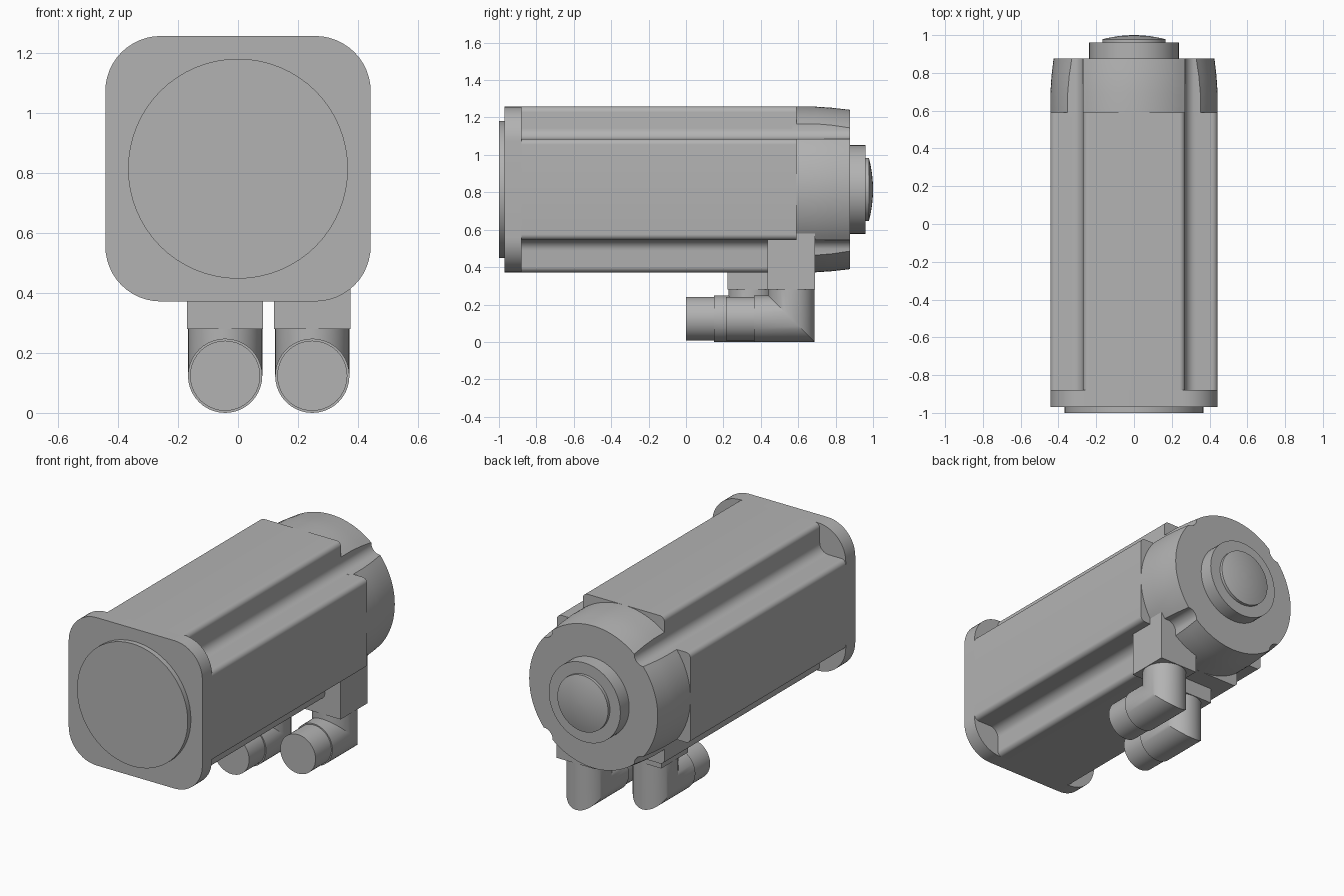
import bpy
import bmesh
from math import sin, cos, asin, sqrt, pi, radians
from mathutils import Vector

if "Cube" in bpy.data.objects:
    bpy.data.objects.remove(bpy.data.objects["Cube"], do_unlink=True)

metal = bpy.data.materials.new("grey_metal")
metal.use_nodes = True
GREY = (0.45, 0.45, 0.45, 1)
metal.diffuse_color = GREY
metal.node_tree.nodes["Principled BSDF"].inputs["Base Color"].default_value = GREY

AXIS_Z = 0.815   # height of the motor axis
HALF = 0.443     # half width of the housing
NOTCH = 0.27     # distance of the corner notch walls from the axis


def loft(name, rings):
    """Skin a list of equal-length point rings and close both ends."""
    bm = bmesh.new()
    rows = [[bm.verts.new(p) for p in ring] for ring in rings]
    n = len(rows[0])
    for a, b in zip(rows, rows[1:]):
        for i in range(n):
            j = (i + 1) % n
            bm.faces.new((a[i], a[j], b[j], b[i]))
    bm.faces.new(rows[0])
    bm.faces.new(rows[-1])
    bmesh.ops.recalc_face_normals(bm, faces=bm.faces)
    mesh = bpy.data.meshes.new(name)
    bm.to_mesh(mesh)
    bm.free()
    mesh.materials.append(metal)
    obj = bpy.data.objects.new(name, mesh)
    bpy.context.collection.objects.link(obj)
    bpy.ops.object.select_all(action="DESELECT")
    obj.select_set(True)
    bpy.context.view_layer.objects.active = obj
    bpy.ops.object.shade_smooth_by_angle(angle=radians(30))
    return obj


def arc(cx, cy, r, start, end, steps=8):
    return [(cx + r * cos(start + (end - start) * i / steps),
             cy + r * sin(start + (end - start) * i / steps))
            for i in range(steps + 1)]


def four_sides(side):
    """Repeat the points of one side at every quarter turn."""
    points = []
    for k in range(4):
        c, s = round(cos(k * pi / 2)), round(sin(k * pi / 2))
        points += [(u * c - v * s, u * s + v * c) for u, v in side]
    return points


def at(profile, y):
    return [Vector((u, y, AXIS_Z + v)) for u, v in profile]


def lathe(name, stations, steps=64):
    """Turn (y, radius) stations around the motor axis."""
    circle = arc(0, 0, 1, 0, 2 * pi, steps)[:-1]
    return loft(name, [at([(u * r, v * r) for u, v in circle], y)
                       for y, r in stations])


def block(name, x, y, z):
    outline = [(x[0], y[0]), (x[1], y[0]), (x[1], y[1]), (x[0], y[1])]
    return loft(name, [[Vector((*p, h)) for p in outline] for h in z])


# Mounting flange and its round pilot
R = 0.185
flange = four_sides(arc(HALF - R, HALF - R, R, 0, pi / 2, 12))
loft("mounting_flange", [at(flange, -0.97), at(flange, -0.88)])
lathe("pilot_disc", [(-1.0, 0.367), (-0.96, 0.367)])

# Housing with a filleted notch along each corner
ROUND, FILLET = 0.03, 0.058
edge = HALF - ROUND
inner = NOTCH + FILLET
notch = arc(inner, inner, FILLET, 1.5 * pi, pi)
body = four_sides(arc(edge, -NOTCH + ROUND, ROUND, -pi / 2, 0)
                  + arc(edge, NOTCH - ROUND, ROUND, 0, pi / 2)
                  + notch)
loft("motor_housing", [at(body, -0.89), at(body, 0.59)])


# Round rear cap, tapered and notched in line with the housing
def cap_outline(r):
    t = asin(NOTCH / r)
    return four_sides(arc(0, 0, r, -t, t, 20) + notch[1:-1])


loft("rear_cap", [at(cap_outline(r), y) for y, r in
                  ((0.57, HALF), (0.69, HALF), (0.78, 0.437), (0.876, 0.426))])

# Rear boss and its domed cover
lathe("rear_boss", [(0.86, 0.237), (0.96, 0.237)])
dome = [(0.978 + 0.022 * (1 - k * k), 0.168 * k)
        for k in (1, 0.85, 0.7, 0.5, 0.3, 0.1, 0.01)]
lathe("domed_cover", [(0.95, 0.168)] + dome)


# Two cable connectors: block, mitred elbow and slimmer plug end
def connector(side, x, y, top):
    block(side + "_connector_block", (x - 0.127, x + 0.127),
          (y - 0.127, y + 0.127), (0.28, top))
    r, low = 0.124, 0.124
    ring = arc(0, 0, 1, 0, 2 * pi, 40)[:-1]
    plug_y = y - 0.2
    loft(side + "_elbow",
         [[Vector((x + r * c, plug_y, low + r * s)) for c, s in ring],
          [Vector((x + r * c, y - r * s, low + r * s)) for c, s in ring],
          [Vector((x + r * c, y - r * s, 0.29)) for c, s in ring]])
    r = 0.117
    loft(side + "_plug",
         [[Vector((x + r * c, py, low + r * s)) for c, s in ring]
          for py in (y - 0.35, plug_y + 0.01)])


connector("left", 0.248, 0.563, 0.6)
connector("middle", -0.043, 0.35, 0.4)
